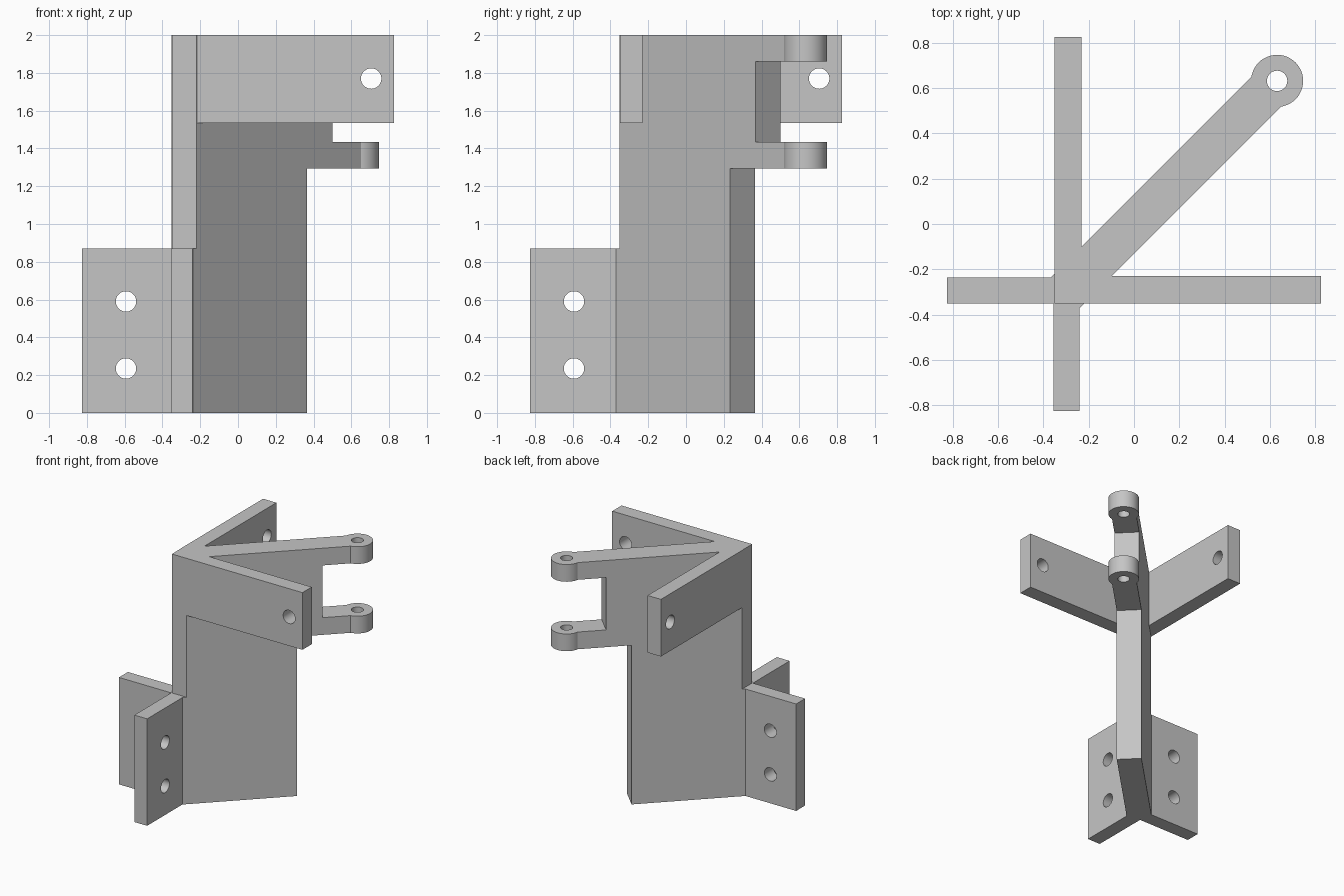
import bpy, bmesh
from math import cos, sin, pi, radians
from mathutils import Matrix

default = bpy.data.objects.get("Cube")
if default:
    bpy.data.objects.remove(default, do_unlink=True)

grey = bpy.data.materials.new("plain grey")
grey.use_nodes = True
COLOUR = (0.56, 0.56, 0.56, 1)
grey.diffuse_color = COLOUR
grey.node_tree.nodes["Principled BSDF"].inputs["Base Color"].default_value = COLOUR


def circle(cx, cy, r, n=48):
    return [(cx + r * cos(2 * pi * i / n), cy + r * sin(2 * pi * i / n)) for i in range(n)]


def prism(name, outline, low, high, matrix=Matrix()):
    """Extrude a counter-clockwise outline between two local heights."""
    bm = bmesh.new()
    face = bm.faces.new([bm.verts.new((x, y, low)) for x, y in outline])
    top = bmesh.ops.extrude_face_region(bm, geom=[face])["geom"]
    moved = [v for v in top if isinstance(v, bmesh.types.BMVert)]
    bmesh.ops.translate(bm, vec=(0, 0, high - low), verts=moved)
    bmesh.ops.recalc_face_normals(bm, faces=bm.faces)
    bm.transform(matrix)
    mesh = bpy.data.meshes.new(name)
    bm.to_mesh(mesh)
    bm.free()
    mesh.materials.append(grey)
    obj = bpy.data.objects.new(name, mesh)
    bpy.context.collection.objects.link(obj)
    return obj


def drill(obj, centres, r, low, high, matrix=Matrix()):
    """Cut round holes, then smooth the round walls only."""
    bpy.ops.object.select_all(action="DESELECT")
    bpy.context.view_layer.objects.active = obj
    obj.select_set(True)
    for x, y in centres:
        cutter = prism("hole_cutter", circle(x, y, r), low - 0.05, high + 0.05, matrix)
        cutter.hide_render = True
        mod = obj.modifiers.new("hole", "BOOLEAN")
        mod.operation, mod.solver, mod.object = "DIFFERENCE", "EXACT", cutter
        bpy.ops.object.modifier_apply(modifier=mod.name)
        bpy.data.objects.remove(cutter, do_unlink=True)
    bpy.ops.object.shade_smooth_by_angle(angle=radians(30))


def upright(degrees):
    """Stand a flat outline up, then turn it about z."""
    return Matrix.Rotation(radians(degrees), 4, "Z") @ Matrix.Rotation(pi / 2, 4, "X")


# Mounting flanges: name, turn, along start/end, thickness range, height range, holes
HIGH, LOW = (1.535, 2), (0, 0.87)
TOP_HOLES, BASE_HOLES = [(0.705, 1.77)], [(-0.593, 0.59), (-0.593, 0.235)]
flanges = [
    ("upper_front_flange", 0, -0.35, 0.825, (0.23, 0.35), HIGH, TOP_HOLES),
    ("upper_side_flange", 90, -0.23, 0.825, (-0.352, -0.232), HIGH, TOP_HOLES),
    ("lower_side_flange", 0, -0.825, -0.24, (0.237, 0.352), LOW, BASE_HOLES),
    ("lower_front_flange", 90, -0.825, -0.352, (-0.355, -0.24), LOW, BASE_HOLES),
]
for name, turn, a, b, (near, far), (z0, z1), holes in flanges:
    flange = prism(name, [(a, z0), (b, z0), (b, z1), (a, z1)], near, far, upright(turn))
    drill(flange, holes, 0.054, near, far, upright(turn))

# Diagonal web with two fork arms
HALF = 0.0935
ARMS = [(1.295, 1.435), (1.86, 2)]
web = [(-0.431, 0), (0.424, 0), (0.424, 1.295), (0.83, 1.295), (0.83, 1.435),
       (0.615, 1.435), (0.615, 1.86), (0.83, 1.86), (0.83, 2), (-0.403, 2),
       (-0.403, 0.87), (-0.431, 0.87)]
prism("diagonal_web", web, -HALF, HALF, upright(45))

# Pointed spine between the flanges
prism("corner_spine", [(-0.35, -0.35), (-0.218, -0.35), (-0.35, -0.218)], 0.87, 1.535)

# Pivot eyes on the arm ends
for name, (z0, z1) in zip(("lower_pivot_eye", "upper_pivot_eye"), ARMS):
    eye = prism(name, circle(0.632, 0.632, 0.115), z0, z1)
    drill(eye, [(0.632, 0.632)], 0.045, z0, z1)
